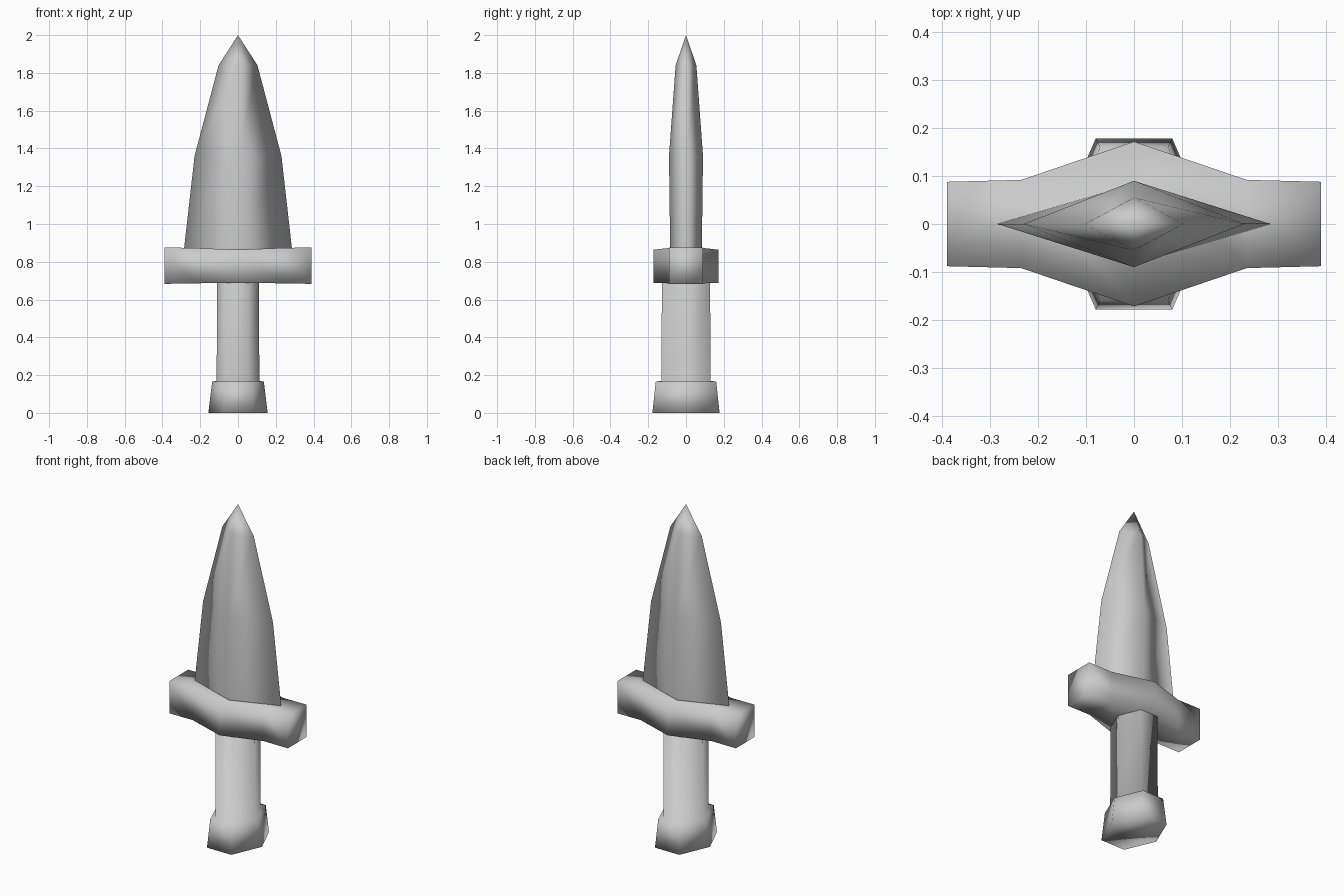
import bpy

if "Cube" in bpy.data.objects:
    bpy.data.objects.remove(bpy.data.objects["Cube"])


def loft(name, rings, cap_start=True, cap_end=True):
    """Skin a list of equal-length rings of points, smooth shaded."""
    n = len(rings[0])
    verts = [p for ring in rings for p in ring]
    faces = []
    for r in range(len(rings) - 1):
        a, b = r * n, (r + 1) * n
        for i in range(n):
            j = (i + 1) % n
            faces.append((a + i, a + j, b + j, b + i))
    if cap_start:
        faces.append(tuple(reversed(range(n))))
    if cap_end:
        faces.append(tuple(range(len(verts) - n, len(verts))))
    return make(name, verts, faces)


def make(name, verts, faces):
    mesh = bpy.data.meshes.new(name)
    mesh.from_pydata(verts, [], faces)
    mesh.validate()
    mesh.shade_smooth()
    obj = bpy.data.objects.new(name, mesh)
    bpy.context.collection.objects.link(obj)
    return obj


def diamond(hx, hy, z):
    return [(hx, 0, z), (0, hy, z), (-hx, 0, z), (0, -hy, z)]


def hexagon(hx, flat, hy, z):
    return [(hx, 0, z), (flat, hy, z), (-flat, hy, z),
            (-hx, 0, z), (-flat, -hy, z), (flat, -hy, z)]


# blade: diamond section tapering to a point
sections = [(0.285, 0.083, 0.84), (0.285, 0.084, 0.875),
            (0.23, 0.09, 1.36), (0.103, 0.055, 1.84)]
blade_verts = [p for s in sections for p in diamond(*s)] + [(0, 0, 2.0)]
blade_faces = [(r * 4 + i, r * 4 + (i + 1) % 4, r * 4 + 4 + (i + 1) % 4, r * 4 + 4 + i)
               for r in range(3) for i in range(4)]
blade_faces += [(12 + i, 12 + (i + 1) % 4, 16) for i in range(4)]
blade_faces.append((3, 2, 1, 0))
make("blade", blade_verts, blade_faces)

# crossguard: rectangular section, swelling in the middle
stations = [(-0.39, 0.088, 0.683, 0.876), (-0.235, 0.092, 0.686, 0.873),
            (0, 0.172, 0.688, 0.864),
            (0.235, 0.092, 0.686, 0.873), (0.39, 0.088, 0.683, 0.876)]
loft("crossguard", [[(x, -y, lo), (x, y, lo), (x, y, hi), (x, -y, hi)]
                    for x, y, lo, hi in stations])

# grip and pommel: one hexagonal profile stepping in at the pommel top
loft("grip_and_pommel", [hexagon(0.157, 0.08, 0.178, 0.0),
                         hexagon(0.137, 0.071, 0.16, 0.165),
                         hexagon(0.113, 0.058, 0.131, 0.17),
                         hexagon(0.111, 0.058, 0.127, 0.72)])
